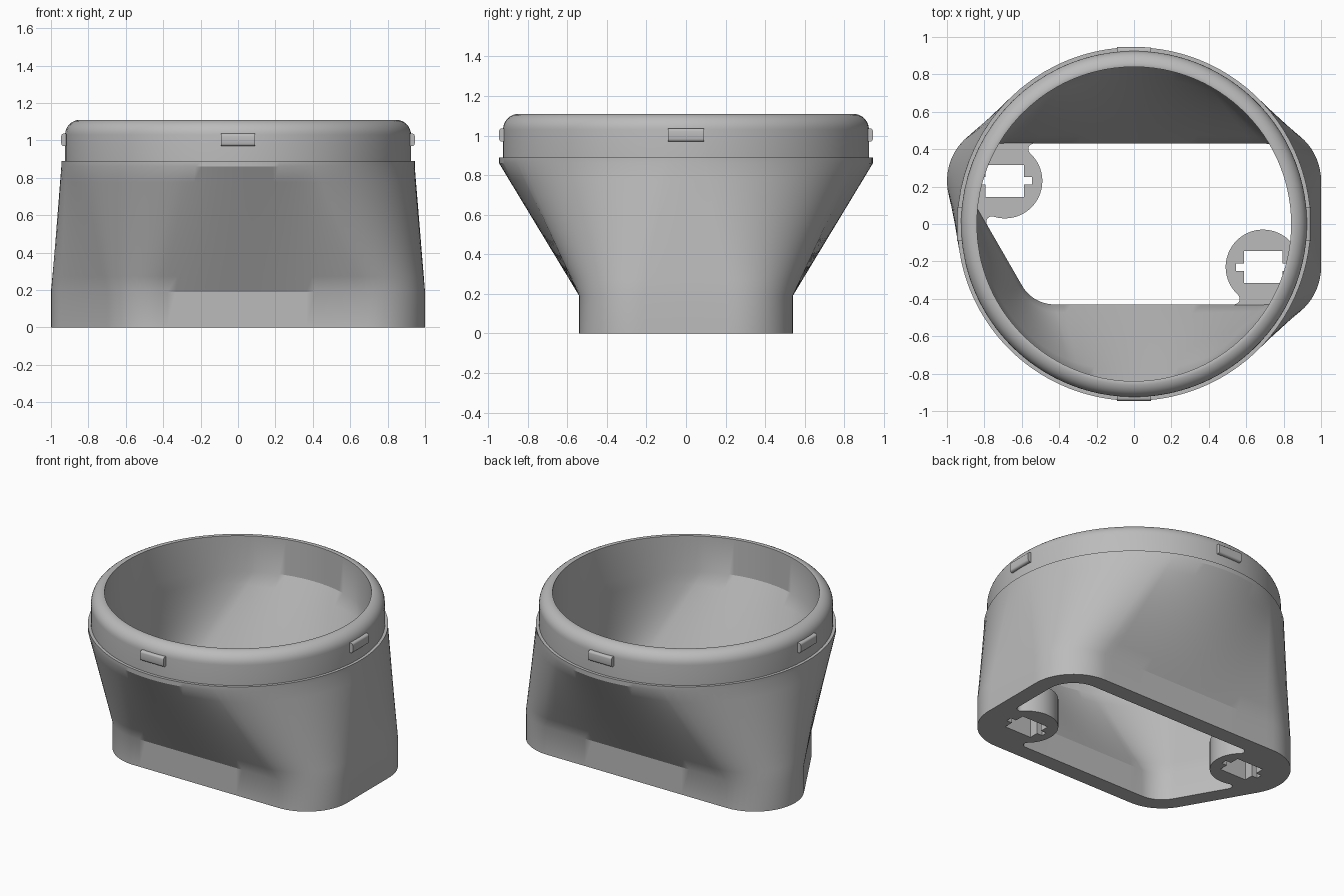
import bpy, bmesh
from math import radians, degrees, sin, cos, pi, atan2, asin, sqrt
from mathutils import Vector, Matrix

if "Cube" in bpy.data.objects:
    bpy.data.objects.remove(bpy.data.objects["Cube"], do_unlink=True)

grey = bpy.data.materials.new("plain_grey")
grey.use_nodes = True
grey.diffuse_color = (0.5, 0.5, 0.5, 1)
grey.node_tree.nodes["Principled BSDF"].inputs["Base Color"].default_value = (0.5, 0.5, 0.5, 1)

FOOT_TOP, NECK, STEP, TOP = 0.19, 0.86, 0.89, 1.11
OUTER, INNER, WALL_R, POST_R = 0.945, 0.84, 0.31, 0.2

# Corner centres of the foot, with the range of outward directions each one rounds
CORNERS = [((0.69, 0.23), 0, 90), ((-0.69, 0.23), 90, 210),
           ((-0.425, -0.23), 210, 270), ((0.69, -0.23), 270, 360)]


def polar(angle, radius=1.0):
    return Vector((cos(radians(angle)), sin(radians(angle)))) * radius


def finish(name, bm, angle=28):
    bmesh.ops.recalc_face_normals(bm, faces=bm.faces)
    mesh = bpy.data.meshes.new(name)
    bm.to_mesh(mesh)
    bm.free()
    mesh.materials.append(grey)
    obj = bpy.data.objects.new(name, mesh)
    bpy.context.collection.objects.link(obj)
    bpy.ops.object.select_all(action='DESELECT')
    obj.select_set(True)
    bpy.context.view_layer.objects.active = obj
    bpy.ops.object.shade_smooth_by_angle(angle=radians(angle))
    return obj


def foot_outline(radius, arc_steps=16, flat_steps=24):
    """Rounded four-cornered outline as (point, outward direction) pairs."""
    out = []
    for i, (c, a0, a1) in enumerate(CORNERS):
        for k in range(arc_steps + 1):
            a = a0 + (a1 - a0) * k / arc_steps
            out.append((Vector(c) + polar(a, radius), a))
        end = out[-1][0]
        start = Vector(CORNERS[(i + 1) % 4][0]) + polar(a1, radius)
        for k in range(1, flat_steps):
            out.append((end.lerp(start, k / flat_steps), a1))
    return out


def circle_angles(outline):
    """Where each outline point meets the round rim."""
    result = []
    for p, a in outline:
        diff = (degrees(atan2(p.y, p.x)) - a + 180) % 360 - 180
        result.append(a + diff * 0.5)
    return result


# Body: one closed wall, from the foot up the outside, over the rim and down the inside
foot_out, foot_in = foot_outline(WALL_R), foot_outline(POST_R)
ang_out, ang_in = circle_angles(foot_out), circle_angles(foot_in)
rings = []


def add_ring(points, z):
    rings.append([(p.x, p.y, z) for p in points])


def loft(outline, angles, radius, order):
    for t in order:
        add_ring([p.lerp(polar(a, radius), t) for (p, _), a in zip(outline, angles)],
                 FOOT_TOP + (NECK - FOOT_TOP) * t)


steps = [i / 8 for i in range(9)]
add_ring([p for p, _ in foot_out], 0)
loft(foot_out, ang_out, OUTER, steps)
profile = [(OUTER, STEP), (0.925, STEP)]
FILLET = 0.08
for k in range(9):
    a = pi / 2 * k / 8
    profile.append((0.925 - FILLET + FILLET * cos(a), TOP - FILLET + FILLET * sin(a)))
for r, z in profile:
    add_ring([polar(a, r) for a in ang_out], z)
add_ring([polar(a, INNER) for a in ang_in], TOP - 0.002)
loft(foot_in, ang_in, INNER, reversed(steps))
add_ring([p for p, _ in foot_in], 0)

bm = bmesh.new()
loops = [[bm.verts.new(co) for co in ring] for ring in rings]
for i, low in enumerate(loops):
    high = loops[(i + 1) % len(loops)]
    for j in range(len(low)):
        k = (j + 1) % len(low)
        bm.faces.new((low[j], low[k], high[k], high[j]))
finish("body_shell", bm)

# Screw posts: round bosses blended into the two walls, with a notched opening
F = 0.03
REACH = sqrt((POST_R + F) ** 2 - (POST_R - F) ** 2)
TOUCH = degrees(asin(REACH / (POST_R + F)))


def fillet(wall_angle, side):
    n, t = polar(wall_angle), polar(wall_angle + 90 * side)
    pts = [n * (POST_R + 0.002) + t * REACH]
    for k in range(9):
        a = 90 + (180 - TOUCH) * k / 8
        pts.append(t * (REACH + F * cos(radians(a))) + n * (POST_R - F + F * sin(radians(a))))
    return pts


def post(name, centre, a0, a1):
    pts = [polar(a0 + (a1 - a0) * k / 16, POST_R + 0.002) for k in range(17)]
    pts += fillet(a1, 1)
    b0, b1 = a1 + TOUCH, a0 + 360 - TOUCH
    pts += [polar(b0 + (b1 - b0) * k / 32, POST_R) for k in range(1, 32)]
    pts += reversed(fillet(a0, -1))
    quarter = [(0.145, 0.02), (0.103, 0.02), (0.103, 0.085)]
    hole = quarter + [(-x, y) for x, y in reversed(quarter)]
    hole += [(-x, -y) for x, y in hole]
    bm = bmesh.new()
    edges = []
    for loop in (pts, [Vector(h) for h in hole]):
        vs = [bm.verts.new((p.x + centre[0], p.y + centre[1], 0)) for p in loop]
        edges += [bm.edges.new((vs[i - 1], vs[i])) for i in range(len(vs))]
    bmesh.ops.triangle_fill(bm, edges=edges, use_beauty=True)
    res = bmesh.ops.extrude_face_region(bm, geom=bm.faces[:], use_keep_orig=True)
    top = [v for v in res["geom"] if isinstance(v, bmesh.types.BMVert)]
    bmesh.ops.translate(bm, verts=top, vec=(0, 0, 0.2))
    finish(name, bm)


post("screw_post_back", CORNERS[1][0], 90, 210)
post("screw_post_front", CORNERS[3][0], 270, 360)

# Four snap tabs around the rim
for i, side in enumerate(("left", "back", "right", "front")):
    bm = bmesh.new()
    bmesh.ops.create_cube(bm, size=1, matrix=Matrix.Rotation(i * pi / 2, 4, 'Z')
                          @ Matrix.Translation((0.92, 0, 1.003))
                          @ Matrix.Diagonal((0.05, 0.18, 0.068, 1)))
    outer = [e for e in bm.edges
             if all(v.co.xy.length > 0.94 for v in e.verts)
             and abs(e.verts[0].co.z - e.verts[1].co.z) < 0.01]
    bmesh.ops.bevel(bm, geom=outer, offset=0.014, segments=3, profile=0.5, affect='EDGES')
    finish("snap_tab_" + side, bm, 40)
